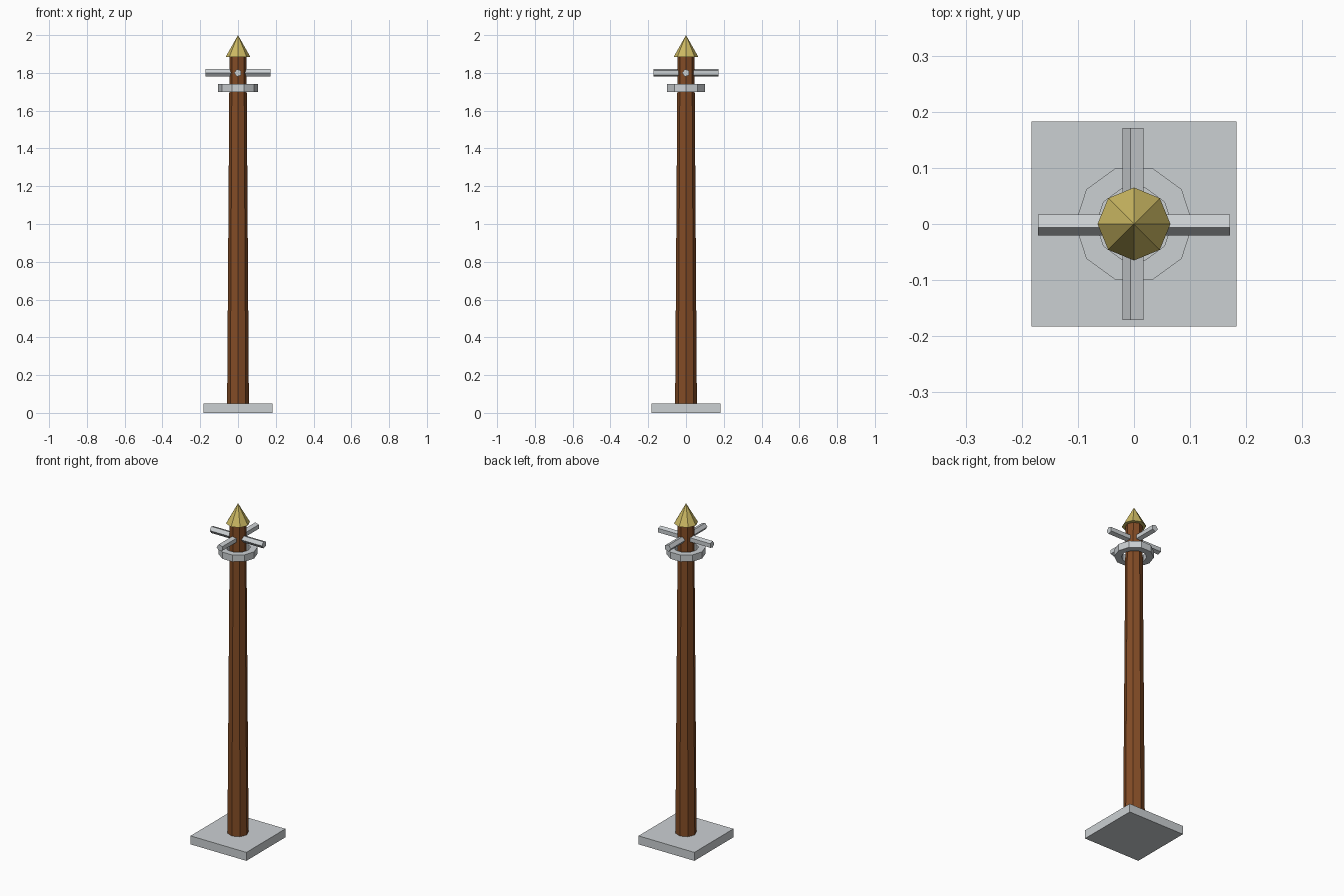
import bpy
import bmesh
from math import pi, cos, sin
from mathutils import Matrix

cube = bpy.data.objects.get("Cube")
if cube:
    bpy.data.objects.remove(cube, do_unlink=True)


def material(name, rgb):
    mat = bpy.data.materials.new(name)
    mat.use_nodes = True
    mat.diffuse_color = (*rgb, 1)
    mat.node_tree.nodes["Principled BSDF"].inputs["Base Color"].default_value = (*rgb, 1)
    return mat


stone = material("pale grey", (0.60, 0.63, 0.65))
wood = material("brown wood", (0.23, 0.073, 0.019))
gold = material("gold", (0.61, 0.49, 0.125))


def finish(name, bm, mat):
    bmesh.ops.recalc_face_normals(bm, faces=bm.faces)
    mesh = bpy.data.meshes.new(name)
    bm.to_mesh(mesh)
    bm.free()
    mesh.materials.append(mat)
    obj = bpy.data.objects.new(name, mesh)
    bpy.context.collection.objects.link(obj)
    return obj


def prism(name, sides, bottom, top, z0, z1, mat):
    """Flat-sided cylinder or cone with its first corner on the x axis."""
    bm = bmesh.new()
    place = Matrix.Translation((0, 0, (z0 + z1) / 2))
    bmesh.ops.create_cone(bm, cap_ends=True, segments=sides, radius1=bottom,
                          radius2=top, depth=z1 - z0, matrix=place)
    bmesh.ops.remove_doubles(bm, verts=bm.verts, dist=1e-5)
    return finish(name, bm, mat)


def ring(name, sides, outer, inner, z0, z1, mat):
    """Flat band with a rectangular section."""
    bm = bmesh.new()
    section = [(outer, z0), (outer, z1), (inner, z1), (inner, z0)]
    loops = []
    for i in range(sides):
        a = 2 * pi * i / sides
        loops.append([bm.verts.new((r * cos(a), r * sin(a), z)) for r, z in section])
    for i in range(sides):
        here, after = loops[i], loops[(i + 1) % sides]
        for j in range(4):
            k = (j + 1) % 4
            bm.faces.new((here[j], after[j], after[k], here[k]))
    return finish(name, bm, mat)


def crossbar(name, along_x):
    """Five-sided rod through the pole, one corner facing -x or -y."""
    bm = bmesh.new()
    ends = []
    for s in (-0.171, 0.171):
        loop = []
        for i in range(5):
            a = pi + 2 * pi * i / 5
            side, up = 0.0205 * cos(a), 1.80 + 0.0205 * sin(a)
            loop.append(bm.verts.new((s, side, up) if along_x else (side, s, up)))
        ends.append(loop)
        bm.faces.new(loop)
    for i in range(5):
        j = (i + 1) % 5
        bm.faces.new((ends[0][i], ends[0][j], ends[1][j], ends[1][i]))
    return finish(name, bm, stone)


# Square foot
bm = bmesh.new()
bmesh.ops.create_cube(bm, size=1, matrix=Matrix.Translation((0, 0, 0.025))
                      @ Matrix.Diagonal((0.366, 0.366, 0.05, 1)))
finish("base_plate", bm, stone)

# Tapered pole and pointed tip
prism("pole", 8, 0.058, 0.045, 0.001, 1.886, wood)
prism("pointed_finial", 8, 0.065, 0, 1.885, 2.0, gold)

# Collar and crossed rods
ring("collar_ring", 10, 0.105, 0.067, 1.70, 1.74, stone)
crossbar("crossbar_side_to_side", True)
crossbar("crossbar_front_to_back", False)
